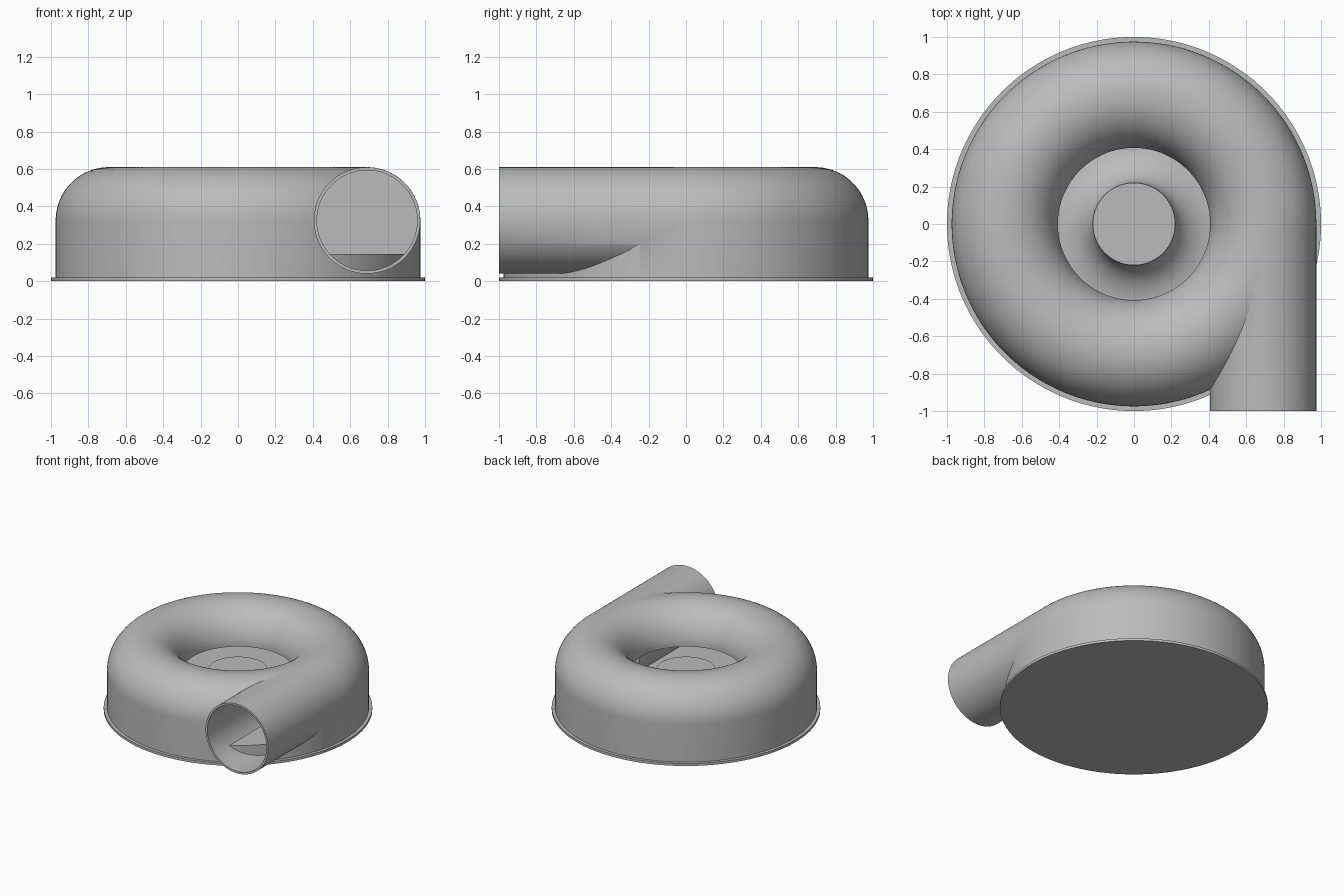
import bpy, bmesh, math
from mathutils import Matrix, Vector

cube = bpy.data.objects.get("Cube")
if cube:
    bpy.data.objects.remove(cube, do_unlink=True)

grey = bpy.data.materials.new("cast_grey")
grey.use_nodes = True
COLOUR = (0.5, 0.5, 0.5, 1)
grey.diffuse_color = COLOUR
grey.node_tree.nodes["Principled BSDF"].inputs["Base Color"].default_value = COLOUR

TUBE_R, TUBE_Z, OUTER, INNER = 0.69, 0.325, 0.285, 0.27
SEGMENTS = 144


def make_object(name, bm):
    bmesh.ops.remove_doubles(bm, verts=bm.verts, dist=1e-5)
    bmesh.ops.recalc_face_normals(bm, faces=bm.faces)
    mesh = bpy.data.meshes.new(name)
    bm.to_mesh(mesh)
    bm.free()
    mesh.materials.append(grey)
    obj = bpy.data.objects.new(name, mesh)
    bpy.context.collection.objects.link(obj)
    return obj


def lathe(name, profile, closed=False):
    """Revolve a radius/height profile round the vertical axis."""
    bm = bmesh.new()
    verts = [bm.verts.new((r, 0, z)) for r, z in profile]
    pairs = list(zip(verts, verts[1:]))
    if closed:
        pairs.append((verts[-1], verts[0]))
    edges = [bm.edges.new(p) for p in pairs]
    bmesh.ops.spin(bm, geom=verts + edges, cent=(0, 0, 0), axis=(0, 0, 1),
                   angle=math.tau, steps=SEGMENTS, use_merge=True)
    return make_object(name, bm)


def tube(name, radius, front, back):
    """Solid cylinder along y on the outlet axis."""
    bm = bmesh.new()
    place = Matrix.Translation(Vector((TUBE_R, (front + back) / 2, TUBE_Z)))
    bmesh.ops.create_cone(bm, cap_ends=True, segments=96, radius1=radius, radius2=radius,
                          depth=back - front,
                          matrix=place @ Matrix.Rotation(math.pi / 2, 4, "X"))
    return make_object(name, bm)


def arch(radius, steps=40):
    """Half circle from the outer wall over the crown to the inlet."""
    return [(TUBE_R + radius * math.cos(math.pi * i / steps),
             TUBE_Z + radius * math.sin(math.pi * i / steps)) for i in range(steps + 1)]


def combine(target, tool, operation):
    mod = target.modifiers.new(operation.lower(), "BOOLEAN")
    mod.operation, mod.solver, mod.object = operation, "EXACT", tool
    bpy.context.view_layer.objects.active = target
    bpy.ops.object.modifier_apply(modifier=mod.name)
    bpy.data.objects.remove(tool, do_unlink=True)


# Scroll housing with its tangential outlet, hollowed by a ring cavity and a bore
housing = lathe("scroll_housing",
                [(0, 0.01), (0.975, 0.01)] + arch(OUTER) + [(0, TUBE_Z)])
combine(housing, tube("outlet", OUTER - 0.0005, -1, 0), "UNION")
cavity = lathe("cavity", [(0.1, 0.4), (0.1, 0.015), (0.945, 0.015), (0.945, TUBE_Z)]
               + arch(INNER) + [(0.407, TUBE_Z), (0.407, 0.4)], closed=True)
combine(housing, cavity, "DIFFERENCE")
combine(housing, tube("bore", INNER - 0.002, -1.1, 0), "DIFFERENCE")

# Raised floor sweeping up into the central hub
flare = [(0.45 - 0.23 * math.sin(a), 0.33 - 0.185 * math.cos(a))
         for a in (math.pi / 2 * i / 20 for i in range(21))]
hub = lathe("hub_floor", [(0, 0.012), (0.95, 0.012), (0.95, 0.145)] + flare + [(0, 0.33)])

# Thin mounting flange
flange = lathe("base_flange", [(0, 0), (1, 0), (1, 0.02), (0, 0.02)])

for obj in (housing, hub, flange):
    bpy.ops.object.select_all(action="DESELECT")
    obj.select_set(True)
    bpy.context.view_layer.objects.active = obj
    bpy.ops.object.shade_smooth_by_angle(angle=math.radians(30))
